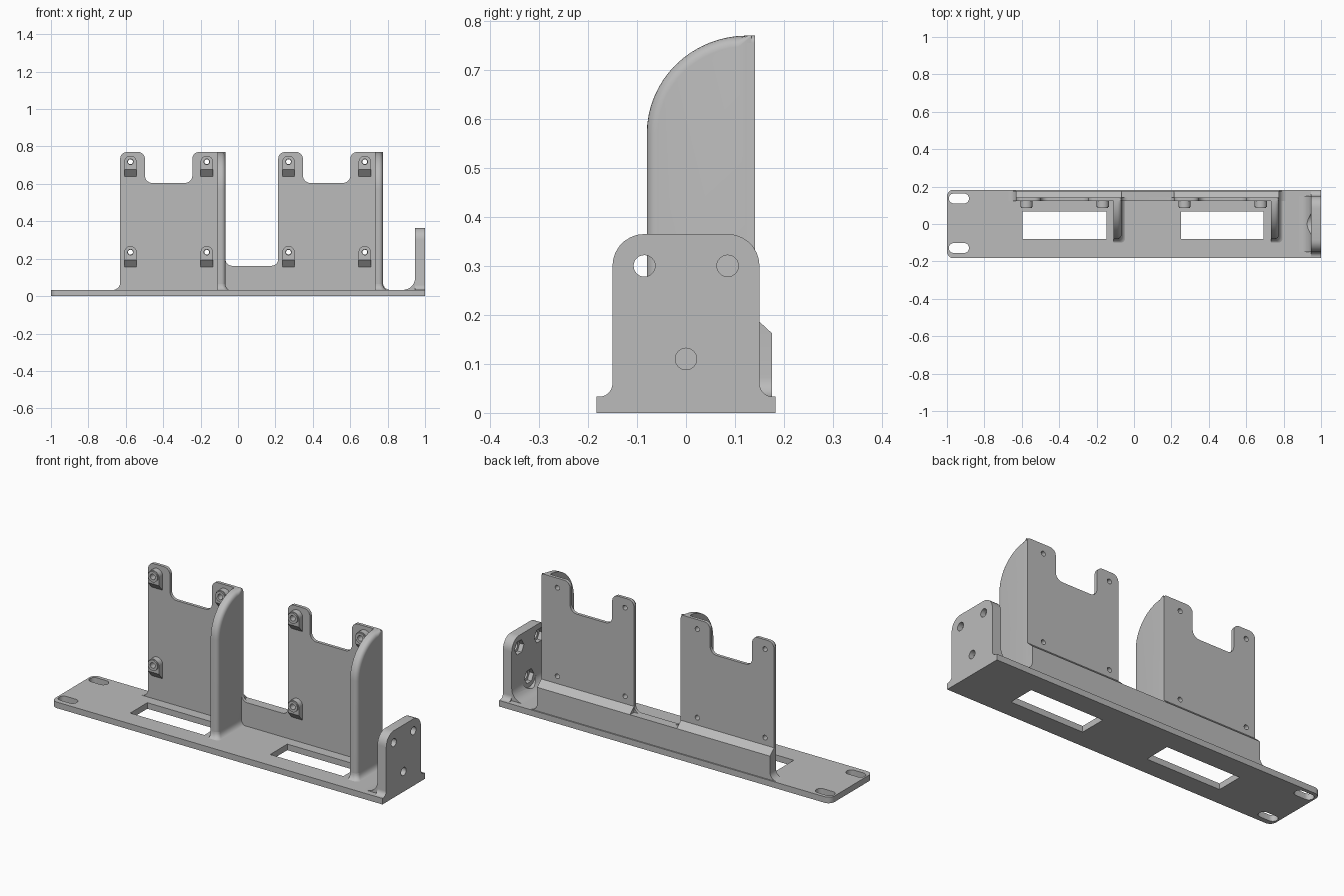
import bpy, bmesh, math
from mathutils import Vector

cube = bpy.data.objects.get("Cube")
if cube:
    bpy.data.objects.remove(cube, do_unlink=True)

grey = bpy.data.materials.new("plain_grey")
grey.use_nodes = True
COLOUR = (0.5, 0.5, 0.5, 1)
grey.diffuse_color = COLOUR
grey.node_tree.nodes["Principled BSDF"].inputs["Base Color"].default_value = COLOUR

AXES = {"x": lambda u, v, d: (d, u, v),
        "y": lambda u, v, d: (u, d, v),
        "z": lambda u, v, d: (u, v, d)}


def rounded(points, steps=7):
    """Outline of (u, v, radius) right-angle corners turned into arcs."""
    out, n = [], len(points)
    for i, (u, v, r) in enumerate(points):
        p = Vector((u, v))
        if r == 0:
            out.append(p)
            continue
        a = (Vector(points[i - 1][:2]) - p).normalized()
        b = (Vector(points[(i + 1) % n][:2]) - p).normalized()
        for k in range(steps + 1):
            t = math.pi / 2 * k / steps
            out.append(p + r * (a + b - b * math.cos(t) - a * math.sin(t)))
    return out


def rect(u0, u1, v0, v1, r=0):
    return rounded([(u0, v0, r), (u1, v0, r), (u1, v1, r), (u0, v1, r)])


def circle(u, v, r, n=24):
    return [(u + r * math.cos(math.tau * k / n), v + r * math.sin(math.tau * k / n))
            for k in range(n)]


def make(name, bm):
    bmesh.ops.recalc_face_normals(bm, faces=bm.faces)
    mesh = bpy.data.meshes.new(name)
    bm.to_mesh(mesh)
    bm.free()
    mesh.materials.append(grey)
    obj = bpy.data.objects.new(name, mesh)
    bpy.context.collection.objects.link(obj)
    return obj


def loft(name, rings):
    bm = bmesh.new()
    rows = [[bm.verts.new(co) for co in ring] for ring in rings]
    n = len(rows[0])
    bm.faces.new(rows[0])
    bm.faces.new(rows[-1])
    for low, high in zip(rows, rows[1:]):
        for i in range(n):
            j = (i + 1) % n
            bm.faces.new((low[i], low[j], high[j], high[i]))
    return make(name, bm)


def prism(name, axis, outline, d0, d1):
    return loft(name, [[AXES[axis](p[0], p[1], d) for p in outline] for d in (d0, d1)])


def cut(obj, cutters):
    for c in cutters:
        mod = obj.modifiers.new("cut", "BOOLEAN")
        mod.operation, mod.solver, mod.object = "DIFFERENCE", "EXACT", c
    graph = bpy.context.evaluated_depsgraph_get()
    graph.update()
    mesh = bpy.data.meshes.new_from_object(obj.evaluated_get(graph))
    obj.modifiers.clear()
    obj.data = mesh
    for c in cutters:
        bpy.data.objects.remove(c, do_unlink=True)


TOP, BASE, FRONT, BACK = 0.77, 0.033, 0.124, 0.141
WALLS = [(-0.63, -0.067), (0.215, 0.775)]

# Base plate with two windows and two mounting slots
base = prism("base_plate", "z", rounded([(-1, -0.183, 0.035), (1, -0.183, 0),
                                         (1, 0.183, 0), (-1, 0.183, 0.035)]), 0, BASE)
openings = [rect(-0.595, -0.147, -0.08, 0.068), rect(0.25, 0.692, -0.08, 0.068),
            rect(-0.99, -0.882, 0.11, 0.163, 0.026), rect(-0.99, -0.882, -0.155, -0.102, 0.026)]
cut(base, [prism("cutter", "z", o, -0.1, 0.1) for o in openings])

# Back wall: two notched uprights joined by a low web, flared into the base
outline = [(-0.675, 0.01, 0), (-0.675, BASE, 0), (-0.63, BASE, 0.04)]
for x0, x1 in WALLS:
    outline += [(x0, TOP, 0.035), (x0 + 0.132, TOP, 0.035), (x0 + 0.132, 0.605, 0.04),
                (x0 + 0.386, 0.605, 0.04), (x0 + 0.386, TOP, 0.035), (x1, TOP, 0.015)]
    if x1 < 0:
        outline += [(x1, 0.162, 0.035), (0.215, 0.162, 0.035)]
outline += [(0.775, BASE, 0.04), (0.82, BASE, 0), (0.82, 0.01, 0)]
wall = prism("back_wall", "y", rounded(outline), FRONT, BACK)
bores = [(x0 + dx, z) for x0, x1 in WALLS for dx in (0.055, 0.463) for z in (0.235, 0.718)]
cut(wall, [prism("cutter", "y", circle(x, z, 0.013), 0, 0.3) for x, z in bores])

# Stiffening rib behind the wall, with sloped tops under each upright
rib = rounded([(-0.675, 0.01, 0), (-0.675, BASE, 0), (-0.63, BASE, 0.04), (-0.63, 0.162, 0),
               (0.775, 0.162, 0), (0.775, BASE, 0.04), (0.82, BASE, 0), (0.82, 0.01, 0)])
prism("rear_rib", "y", rib, BACK - 0.003, 0.176)
for x0, x1 in WALLS:
    prism("rib_slope", "x", [(0.138, 0.15), (0.176, 0.15), (0.176, 0.162), (0.138, 0.197)], x0, x1)

# Side fins with a quarter-round top, a softened outer edge and a flared foot
for x0, x1 in WALLS:
    side = [(FRONT + 0.01, 0.01), (-0.08, 0.01), (-0.08, 0.57)]
    side += [(0.125 - 0.205 * math.cos(t), 0.57 + 0.2 * math.sin(t))
             for t in (math.pi / 2 * k / 16 for k in range(1, 17))] + [(FRONT + 0.01, TOP)]
    fin = prism("side_fin", "x", side, x1 - 0.042, x1)
    bm = bmesh.new()
    bm.from_mesh(fin.data)
    rim = [e for e in bm.edges
           if all(abs(v.co.x - x1) < 1e-4 for v in e.verts)
           and min(v.co.y for v in e.verts) < 0.12 and max(v.co.z for v in e.verts) > 0.1]
    bmesh.ops.bevel(bm, geom=rim, offset=0.022, segments=5, profile=0.5, affect="EDGES")
    bm.to_mesh(fin.data)
    bm.free()
    rings = []
    for k in range(7):
        t = math.pi / 2 * k / 6
        g, z = 0.028 * (1 - math.sin(t)), BASE - 0.002 + 0.035 * (1 - math.cos(t))
        foot = rounded([(x1 - 0.042, -0.08 - g, 0), (x1 + g, -0.08 - g, 0.022),
                        (x1 + g, FRONT + 0.01, 0), (x1 - 0.042, FRONT + 0.01, 0)])
        rings.append([(p[0], p[1], z) for p in foot])
    loft("fin_foot", rings)

# Screw bosses: pad with a 45 degree underside and a raised ring
for x, z in bores:
    pad = rounded([(x - 0.033, z - 0.082, 0), (x + 0.033, z - 0.082, 0),
                   (x + 0.033, z + 0.032, 0.032), (x - 0.033, z + 0.032, 0.032)])
    boss = prism("screw_boss", "y", pad, FRONT + 0.003, 0.092)
    for v in boss.data.vertices:
        if v.co.y < 0.1 and v.co.z < z - 0.08:
            v.co.z += 0.04
    ring = prism("boss_ring", "y", circle(x, z, 0.029), 0.1, 0.085)
    for part in (boss, ring):
        cut(part, [prism("cutter", "y", circle(x, z, 0.015), 0, 0.3)])

# End bracket with rounded top, flared sides and hexagonal nut pockets
bracket = prism("end_bracket", "x", rounded([
    (-0.178, 0.01, 0), (-0.178, BASE, 0), (-0.15, BASE, 0.027), (-0.15, 0.365, 0.065),
    (0.15, 0.365, 0.065), (0.15, BASE, 0.027), (0.178, BASE, 0), (0.178, 0.01, 0)]), 0.947, 1)
holes = [(-0.085, 0.3), (0.085, 0.3), (0, 0.11)]
cut(bracket, [prism("cutter", "x", circle(y, z, 0.022), 0.9, 1.1) for y, z in holes]
    + [prism("cutter", "x", circle(y, z, 0.04, 6), 0.9, 0.972) for y, z in holes])

# Inner fillet joining bracket and base, relieved around the lower hole
fillet = prism("bracket_fillet", "y", rounded([
    (0.95, 0.02, 0), (0.95, 0.11, 0), (0.947, 0.11, 0), (0.947, BASE, 0.065),
    (0.87, BASE, 0), (0.87, 0.02, 0)]), -0.15, 0.15)
cut(fillet, [prism("cutter", "x", circle(0, 0.11, 0.06), 0.8, 1.1)])

# Smooth the curved surfaces, keep edges sharp
bpy.ops.object.select_all(action="DESELECT")
for obj in bpy.context.collection.objects:
    if obj.type == "MESH" and grey.name in obj.data.materials:
        obj.select_set(True)
        bpy.context.view_layer.objects.active = obj
bpy.ops.object.shade_smooth_by_angle(angle=math.radians(30))
